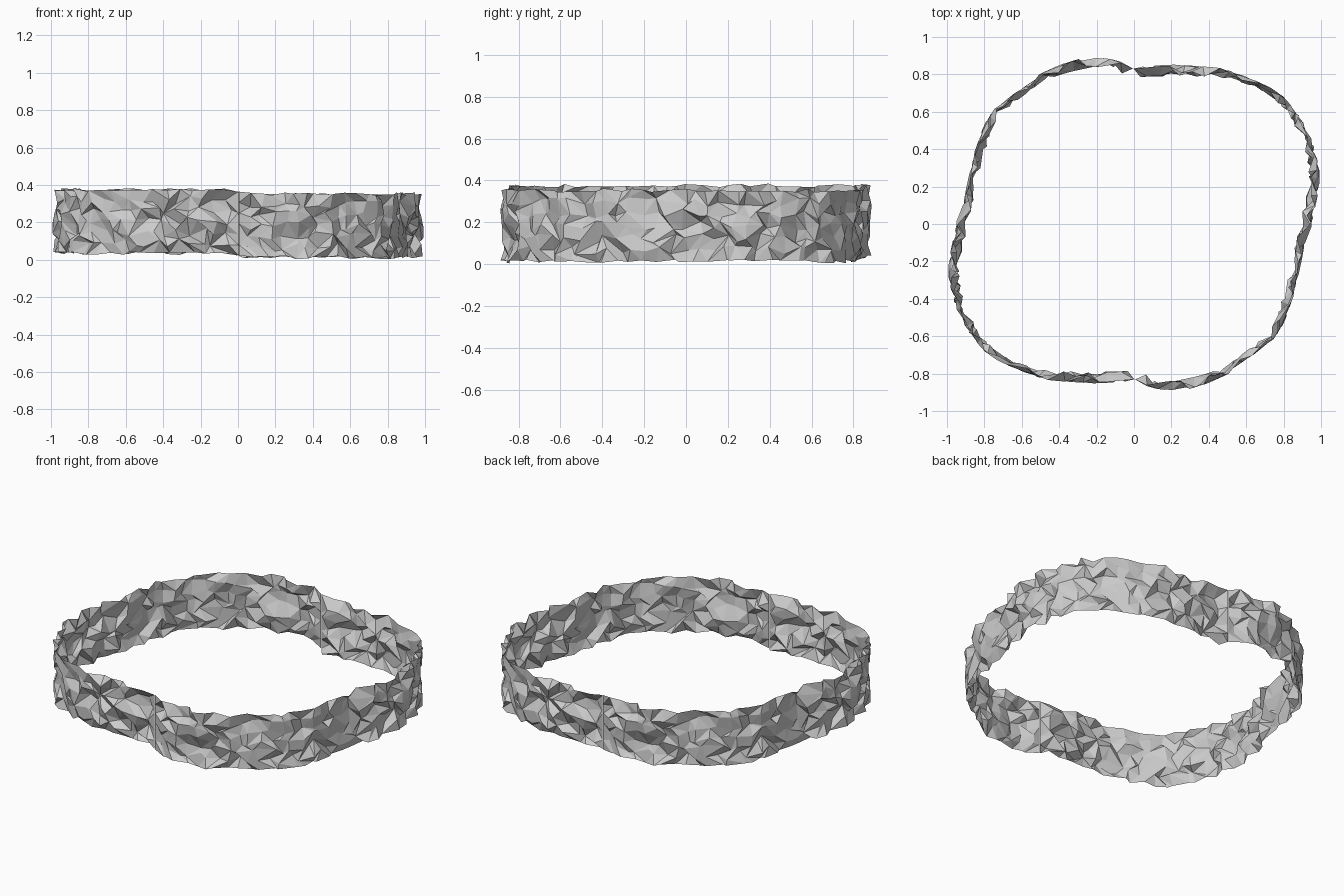
import bpy, bmesh, math, random
from mathutils import Vector

if "Cube" in bpy.data.objects:
    bpy.data.objects.remove(bpy.data.objects["Cube"])

# Plan outline of one half of the ring wall (x, y)
OUTLINE = [(0, -.85), (.1, -.88), (.2, -.893), (.3, -.882), (.42, -.85), (.52, -.795),
           (.6, -.73), (.68, -.67), (.765, -.61), (.815, -.5), (.85, -.4), (.885, -.25),
           (.93, -.1), (.97, .08), (1.0, .2), (.988, .33), (.955, .45), (.9, .56),
           (.82, .665), (.71, .75), (.58, .805), (.42, .845), (.2, .855), (.06, .845), (0, .85)]
PTS = [Vector(p) for p in OUTLINE]
LENGTHS = [(b - a).length for a, b in zip(PTS, PTS[1:])]
TOTAL = sum(LENGTHS)
COLS, ROWS = 48, 6
Z0, Z1 = .012, .353


def along(d):
    """Point on the outline at distance d, and its inward normal."""
    d = min(max(d, 0), TOTAL)
    for a, b, l in zip(PTS, PTS[1:], LENGTHS):
        if d <= l + 1e-6:
            t = (b - a).normalized()
            return a + t * d, Vector((-t.y, t.x))
        d -= l
    return PTS[-1], Vector((0, -1))


def depth_at(p):
    """Rock relief is shallower at the rounded corners."""
    return .042 + .026 * abs(math.cos(2 * math.atan2(p.y, p.x)))


def rock_half(name, turn, lift):
    """Faceted rock sheet with ragged rims; the end columns meet the other half."""
    random.seed(11)
    bm = bmesh.new()
    grid = []
    for r in range(ROWS + 1):
        rim = r in (0, ROWS)
        row = []
        for c in range(COLS + 1):
            end = c in (0, COLS)
            p, n = along((c + (0 if end else random.uniform(-.45, .45))) * TOTAL / COLS)
            # most points are either proud or recessed, so facets stay crisp
            f = random.uniform(0, .3) if random.random() < .55 else random.uniform(.45, 1)
            q = p + n * (.02 if end else f * depth_at(p))
            z = Z0 + (Z1 - Z0) * r / ROWS
            if end:
                z += .0115
            else:
                z += lift + (random.uniform(-.009, .009) if rim else random.uniform(-.024, .024))
            row.append(bm.verts.new((q.x, q.y, max(z, 0))))
        grid.append(row)
    for lower, upper in zip(grid, grid[1:]):
        for c in range(COLS):
            a, b, d, e = lower[c], lower[c + 1], upper[c], upper[c + 1]
            if random.random() < .5:
                tris = (a, b, d), (b, e, d)
            else:
                tris = (a, b, e), (a, e, d)
            for t in tris:
                bm.faces.new(t)
    mesh = bpy.data.meshes.new(name)
    bm.to_mesh(mesh)
    bm.free()
    ob = bpy.data.objects.new(name, mesh)
    ob.rotation_euler.z = turn
    bpy.context.collection.objects.link(ob)


# Two matching halves, the left one turned half way round and set slightly higher
rock_half("right_rock_wall", 0, 0)
rock_half("left_rock_wall", math.pi, .023)
